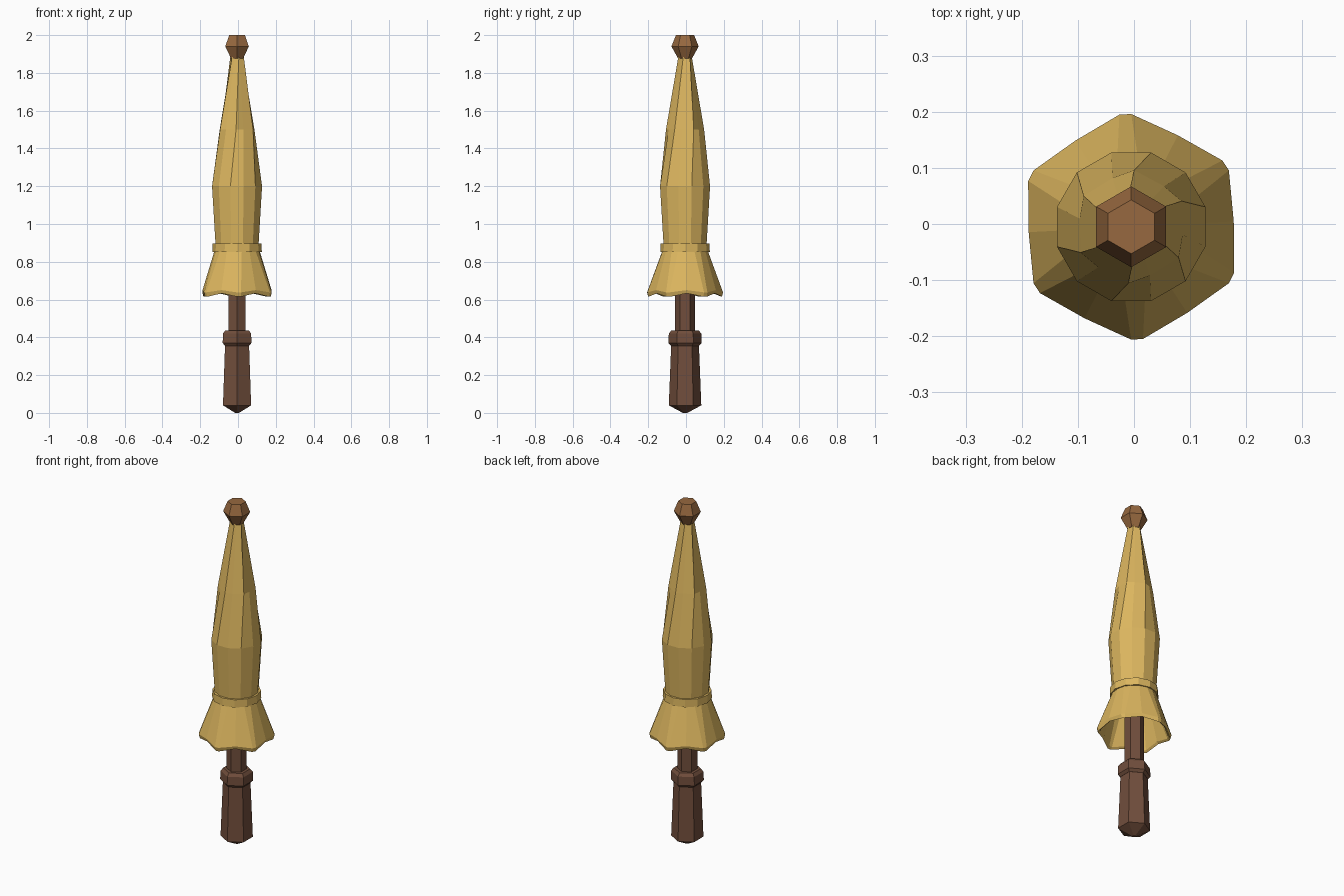
import bpy
import bmesh
from math import cos, sin, radians

CX, CY = -0.005, -0.005

if "Cube" in bpy.data.objects:
    bpy.data.objects.remove(bpy.data.objects["Cube"], do_unlink=True)


def material(name, color):
    m = bpy.data.materials.new(name)
    m.use_nodes = True
    m.diffuse_color = (*color, 1)
    m.node_tree.nodes["Principled BSDF"].inputs["Base Color"].default_value = (*color, 1)
    return m


gold = material("gold cloth", (0.72, 0.47, 0.115))
dark_wood = material("dark wood", (0.165, 0.076, 0.045))
light_wood = material("light wood", (0.31, 0.14, 0.05))


def loft(name, rings, mat, caps=True, closed=False):
    """Skin a stack of rings; each ring is a list of (angle, radius, z)."""
    bm = bmesh.new()
    loops = [[bm.verts.new((CX + r * cos(radians(a)), CY + r * sin(radians(a)), z))
              for a, r, z in ring] for ring in rings]
    n = len(rings[0])
    pairs = list(zip(loops, loops[1:]))
    if closed:
        pairs.append((loops[-1], loops[0]))
    for low, high in pairs:
        for i in range(n):
            j = (i + 1) % n
            bm.faces.new((low[i], low[j], high[j], high[i]))
    if caps and not closed:
        bm.faces.new(loops[0][::-1])
        bm.faces.new(loops[-1])
    bmesh.ops.recalc_face_normals(bm, faces=bm.faces)
    mesh = bpy.data.meshes.new(name)
    bm.to_mesh(mesh)
    bm.free()
    mesh.materials.append(mat)
    obj = bpy.data.objects.new(name, mesh)
    bpy.context.collection.objects.link(obj)
    return obj


def polygon(sides, r, z, start=90):
    return [(start + i * 360 / sides, r, z) for i in range(sides)]


def lathe(name, sides, profile, mat, **kw):
    return loft(name, [polygon(sides, r, z) for r, z in profile], mat, **kw)


# Wooden handle, collar, shaft and finial, all six-sided
lathe("handle", 6, [(0.012, 0), (0.086, 0.04), (0.073, 0.37)], dark_wood)
lathe("handle_collar", 6, [(0.074, 0.355), (0.088, 0.37), (0.086, 0.42), (0.072, 0.437)], dark_wood)
lathe("shaft", 6, [(0.053, 0.42), (0.053, 0.95)], dark_wood)
lathe("finial", 6, [(0.036, 1.875), (0.072, 1.94), (0.048, 2.0)], light_wood)


# Flared skirt: six blunt rib tips with raised cloth between them, hollow below
def skirt_ring(tip_r, mid_r, z, lift, blunt):
    ring = []
    for k in range(6):
        a = 93 + 60 * k
        ring += [(a - blunt, tip_r, z), (a + blunt, tip_r, z), (a + 30, mid_r, z + lift)]
    return ring


loft("skirt", [
    skirt_ring(0.113, 0.113, 0.88, 0, 10),
    skirt_ring(0.201, 0.183, 0.638, 0.012, 3),
    skirt_ring(0.195, 0.177, 0.615, 0.018, 3),
    skirt_ring(0.183, 0.166, 0.625, 0.018, 3),
    skirt_ring(0.098, 0.098, 0.88, 0, 10),
], gold, closed=True)

# Strap around the closed cloth
lathe("strap", 12, [(0.11, 0.853), (0.131, 0.853), (0.129, 0.897), (0.11, 0.897)], gold, closed=True)


# Furled cloth: a twelve-sided body gathering into six twisted pleats
def pleat_ring(ridge, valley, z, twist, gap):
    ring = []
    for k in range(6):
        a = 75 + twist + 60 * k
        ring += [(a, ridge, z), (a + gap, valley, z)]
    return ring


loft("furled_cloth", [
    pleat_ring(0.116, 0.116, 0.86, 0, 30),
    pleat_ring(0.137, 0.137, 1.2, 0, 30),
    pleat_ring(0.101, 0.093, 1.5, 12, 24),
    pleat_ring(0.037, 0.028, 1.885, 30, 16),
], gold)
